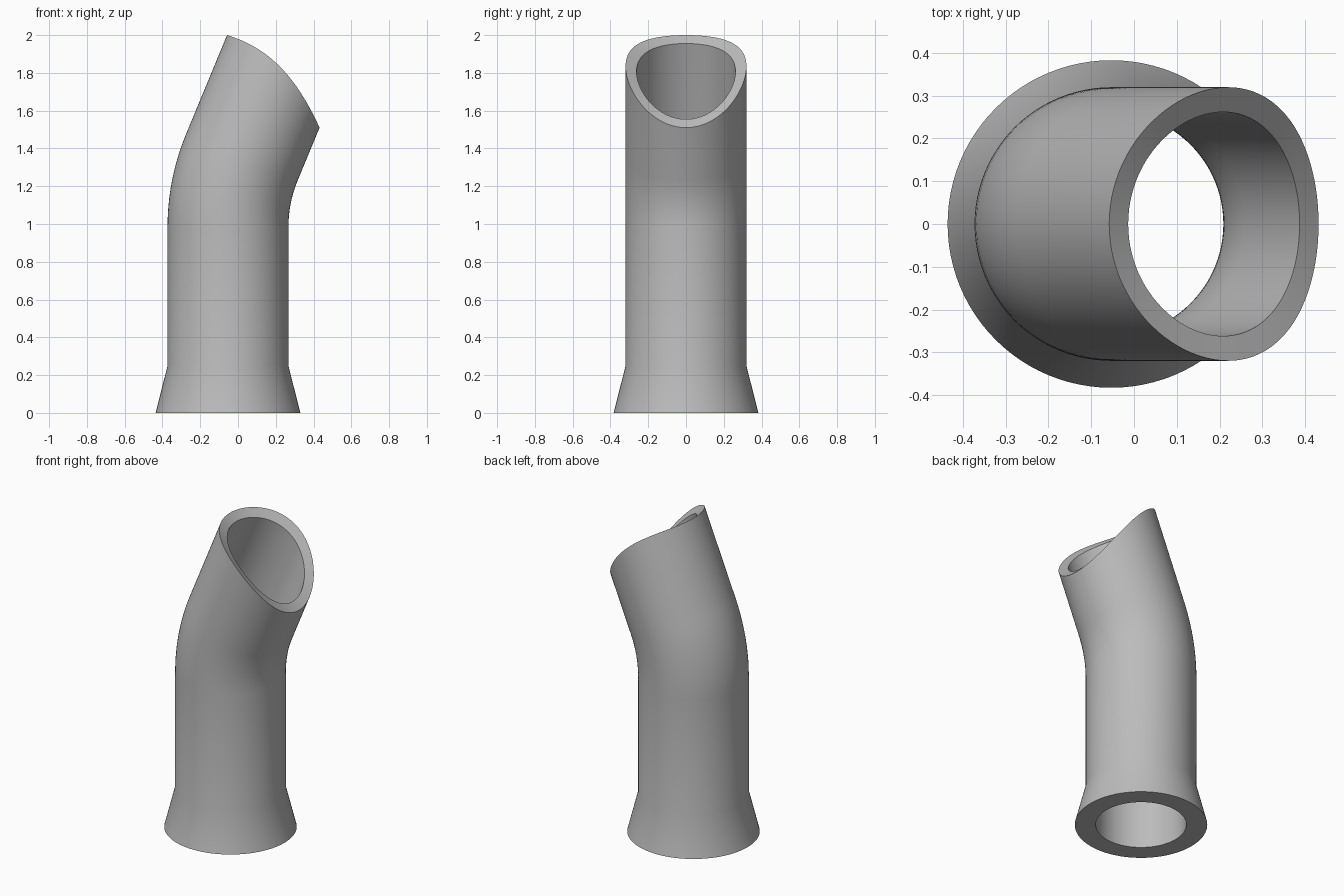
import bpy, bmesh
from math import sin, cos, pi, radians, sqrt
from mathutils import Vector

cube = bpy.data.objects.get("Cube")
if cube:
    bpy.data.objects.remove(cube, do_unlink=True)

SIDES = 96
AXIS_X = -0.053                 # centre of the straight section
OUTER, INNER, FLARE = 0.32, 0.262, 0.383
BEND_Z, BEND_R, BEND = 0.985, 0.96, radians(22.5)
STEPS = 10
SADDLE_R = 0.68                 # radius of the saddle cut at the mouth
CUT_N = Vector((1, 0, 1)).normalized()
CUT_D = 1.942 / sqrt(2)

mat = bpy.data.materials.new("plain grey")
mat.use_nodes = True
grey = (0.5, 0.5, 0.5, 1)
mat.diffuse_color = grey
mat.node_tree.nodes["Principled BSDF"].inputs["Base Color"].default_value = grey

bm = bmesh.new()


def ring_points(radius, z=0.0, angle=0.0):
    """Circle around the path, at a height or at an angle along the bend."""
    centre = Vector((AXIS_X + BEND_R * (1 - cos(angle)), 0, z + BEND_R * sin(angle)))
    across = Vector((cos(angle), 0, -sin(angle)))
    return [centre + across * radius * cos(a) + Vector((0, radius * sin(a), 0))
            for a in (2 * pi * i / SIDES for i in range(SIDES))]


def mouth_points(radius):
    """Slide the last bend ring along the tube onto the saddle cut."""
    along = Vector((sin(BEND), 0, cos(BEND)))
    points = []
    for p in ring_points(radius, BEND_Z, BEND):
        rise = SADDLE_R - sqrt(SADDLE_R ** 2 - p.y ** 2)
        points.append(p + along * (CUT_D + rise - CUT_N.dot(p)) / CUT_N.dot(along))
    return points


def wall(radius, foot_radius):
    """All rings of one wall, from the foot to the mouth."""
    rings = [ring_points(foot_radius), ring_points(radius, 0.25)]
    rings += [ring_points(radius, BEND_Z, BEND * i / STEPS) for i in range(STEPS + 1)]
    rings.append(mouth_points(radius))
    return rings


# Up the outside, over the mouth, down the bore and across the foot
loops = wall(OUTER, FLARE) + wall(INNER, INNER)[::-1]
rings = [[bm.verts.new(p) for p in loop] for loop in loops]
for low, high in zip(rings, rings[1:] + rings[:1]):
    for i in range(SIDES):
        j = (i + 1) % SIDES
        bm.faces.new((low[i], low[j], high[j], high[i]))
bmesh.ops.recalc_face_normals(bm, faces=bm.faces)

mesh = bpy.data.meshes.new("bent_pipe")
bm.to_mesh(mesh)
bm.free()
mesh.materials.append(mat)
pipe = bpy.data.objects.new("bent_pipe", mesh)
bpy.context.collection.objects.link(pipe)

# Smooth walls with crisp rims
bpy.ops.object.select_all(action='DESELECT')
pipe.select_set(True)
bpy.context.view_layer.objects.active = pipe
bpy.ops.object.shade_smooth_by_angle(angle=radians(30))
